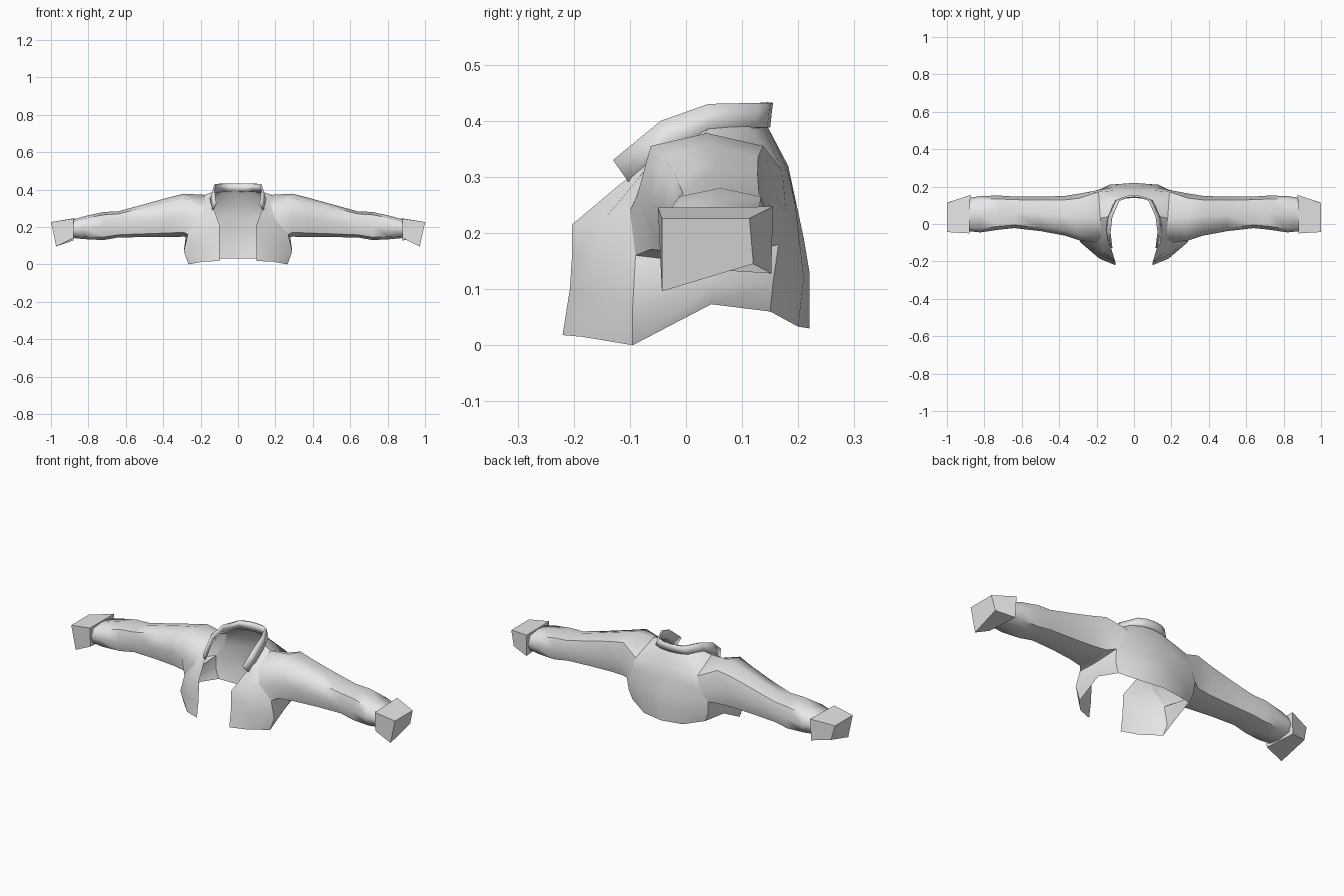
import bpy, math

cube = bpy.data.objects.get("Cube")
if cube:
    bpy.data.objects.remove(cube, do_unlink=True)

cloth = bpy.data.materials.new("light grey cloth")
cloth.use_nodes = True
cloth.diffuse_color = (0.8, 0.8, 0.8, 1)
cloth.node_tree.nodes["Principled BSDF"].inputs["Base Color"].default_value = (0.8, 0.8, 0.8, 1)


def make(name, verts, faces, side=1, angle=40):
    """Build an object; side -1 makes the mirrored copy."""
    me = bpy.data.meshes.new(name)
    if side < 0:
        verts = [(-x, y, z) for x, y, z in verts]
        faces = [f[::-1] for f in faces]
    me.from_pydata(verts, [], faces)
    me.materials.append(cloth)
    ob = bpy.data.objects.new(name, me)
    bpy.context.collection.objects.link(ob)
    bpy.ops.object.select_all(action='DESELECT')
    ob.select_set(True)
    bpy.context.view_layer.objects.active = ob
    bpy.ops.object.shade_smooth_by_angle(angle=math.radians(angle))
    return ob


def sheet(columns, skip=()):
    """Grid of quads from columns of points, leaving out the skipped cells."""
    n = len(columns[0])
    verts = [p for col in columns for p in col]
    faces = [(c*n + r, (c+1)*n + r, (c+1)*n + r + 1, c*n + r + 1)
             for c in range(len(columns) - 1) for r in range(n - 1)
             if (c, r) not in skip]
    return verts, faces


def tube(rings, capped=False):
    """Loft equal closed rings running outward along x."""
    n = len(rings[0])
    verts = [p for ring in rings for p in ring]
    faces = [(k*n + i, k*n + (i+1) % n, (k+1)*n + (i+1) % n, (k+1)*n + i)
             for k in range(len(rings) - 1) for i in range(n)]
    if capped:
        last = (len(rings) - 1) * n
        faces += [tuple(range(n))[::-1], tuple(range(last, last + n))]
    return verts, faces


def mirror(ob):
    m = ob.modifiers.new("mirror", 'MIRROR')
    m.use_clip = True


# Body half: columns from front edge to centre back, points from hem to neck
body = [
    [(.10, -.22, .018), (.10, -.207, .10), (.10, -.203, .16),
     (.10, -.203, .215), (.125, -.12, .285), (.135, -.10, .30)],
    [(.185, -.185, .015), (.20, -.165, .09), (.195, -.16, .15),
     (.165, -.15, .22), (.15, -.085, .30), (.14, -.06, .335)],
    [(.265, -.095, .0), (.29, -.095, .07), (.268, -.09, .16),
     (.20, -.10, .24), (.175, -.07, .315), (.14, -.02, .36)],
    [(.265, .045, .073), (.285, .045, .105), (.28, .04, .145),
     (.235, .04, .26), (.18, .03, .372), (.135, .04, .387)],
    [(.225, .15, .06), (.245, .155, .11), (.25, .165, .18),
     (.21, .178, .24), (.19, .172, .31), (.11, .11, .39)],
    [(.12, .20, .033), (.13, .21, .12), (.125, .203, .18),
     (.115, .195, .25), (.10, .18, .315), (.06, .137, .39)],
    [(0, .22, .03), (0, .22, .13), (0, .21, .19),
     (0, .195, .26), (0, .182, .32), (0, .145, .39)],
]
armhole = {(2, 2), (2, 3), (3, 2), (3, 3)}
mirror(make("jacket_body", *sheet(body, armhole)))

# Standing collar
collar_path = [
    [(.14, -.10, .287), (.125, -.13, .33)],
    [(.15, -.03, .35), (.135, -.045, .40)],
    [(.14, .04, .383), (.125, .04, .43)],
    [(.10, .125, .388), (.085, .13, .432)],
    [(.05, .145, .388), (.045, .15, .432)],
    [(0, .15, .388), (0, .155, .432)],
]
collar = make("collar", *sheet(collar_path))
mirror(collar)
thick = collar.modifiers.new("thickness", 'SOLIDIFY')
thick.thickness = 0.01

# Sleeve: first ring is the armhole, then stations of x, y range, z range
seam = [body[c][r] for c, r in
        [(2, 2), (3, 2), (4, 2), (4, 3), (4, 4), (3, 4), (2, 4), (2, 3)]]
stations = [
    (.29, -.088, .163, .148, .378), (.37, -.062, .150, .147, .358),
    (.50, -.038, .146, .146, .322), (.64, -.022, .147, .144, .284),
    (.72, -.030, .152, .130, .280), (.82, -.045, .150, .135, .258),
    (.89, -.038, .138, .142, .238),
]
around = [(-.8, -.8), (0, -1), (.8, -.8), (1, 0), (.8, .8), (0, 1), (-.8, .8), (-1, 0)]
rings = [seam] + [
    [(x, (y0 + y1)/2 + u*(y1 - y0)/2, (z0 + z1)/2 + v*(z1 - z0)/2) for u, v in around]
    for x, y0, y1, z0, z1 in stations]

# Boxy cuff flaring past the sleeve end
cuff = [
    [(.88, -.045, .140), (.88, .152, .128), (.875, .155, .247), (.88, -.05, .245)],
    [(.972, -.043, .096), (.98, .120, .145), (1.0, .113, .226), (1.0, -.043, .226)],
]

for label, side in (("left", 1), ("right", -1)):
    make(label + "_sleeve", *tube(rings), side, 60)
    make(label + "_cuff", *tube(cuff, True), side, 25)
